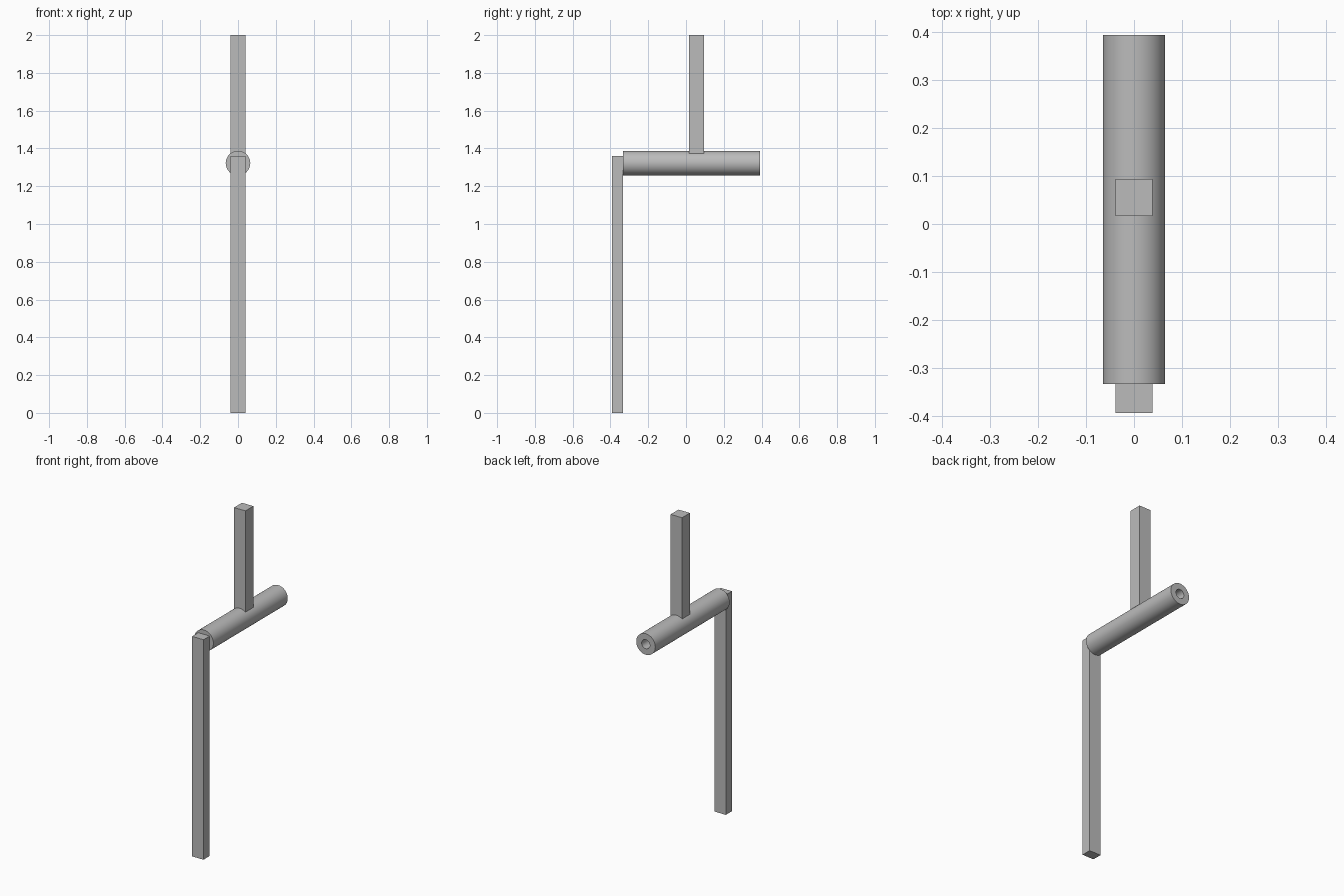
import bpy
import bmesh
import math
from mathutils import Vector

old = bpy.data.objects.get("Cube")
if old:
    bpy.data.objects.remove(old, do_unlink=True)

grey = bpy.data.materials.new("plain grey")
grey.use_nodes = True
colour = (0.5, 0.5, 0.5, 1)
grey.diffuse_color = colour
grey.node_tree.nodes["Principled BSDF"].inputs["Base Color"].default_value = colour


def add_object(name, bm):
    bmesh.ops.recalc_face_normals(bm, faces=bm.faces)
    mesh = bpy.data.meshes.new(name)
    bm.to_mesh(mesh)
    bm.free()
    mesh.materials.append(grey)
    obj = bpy.data.objects.new(name, mesh)
    bpy.context.collection.objects.link(obj)
    return obj


def bar(name, low, high):
    """Square-edged bar between two opposite corners."""
    low, high = Vector(low), Vector(high)
    bm = bmesh.new()
    bmesh.ops.create_cube(bm, size=1)
    bmesh.ops.scale(bm, vec=high - low, verts=bm.verts)
    bmesh.ops.translate(bm, vec=(low + high) / 2, verts=bm.verts)
    return add_object(name, bm)


def tube(name, outer, inner, y0, y1, z, steps=64):
    """Hollow tube along y, spun from a rectangular wall profile."""
    bm = bmesh.new()
    corners = [(inner, y0), (outer, y0), (outer, y1), (inner, y1)]
    verts = [bm.verts.new((r, y, z)) for r, y in corners]
    edges = [bm.edges.new((verts[i], verts[(i + 1) % 4])) for i in range(4)]
    bmesh.ops.spin(bm, geom=verts + edges, cent=(0, 0, z), axis=(0, 1, 0),
                   angle=math.tau, steps=steps, use_merge=True)
    bmesh.ops.remove_doubles(bm, verts=bm.verts, dist=0.0001)
    obj = add_object(name, bm)
    bpy.ops.object.select_all(action="DESELECT")
    obj.select_set(True)
    bpy.context.view_layer.objects.active = obj
    bpy.ops.object.shade_smooth_by_angle(angle=math.radians(30))
    return obj


half = 0.039  # half width of both bars

# Long lower bar at the front, closing the front end of the tube
bar("lower_bar", (-half, -0.393, 0), (half, -0.333, 1.36))

# Horizontal hollow tube
tube("cross_tube", 0.065, 0.028, -0.333, 0.393, 1.322)

# Upper bar, sunk a little into the tube wall
bar("upper_bar", (-half, 0.017, 1.36), (half, 0.094, 2))
